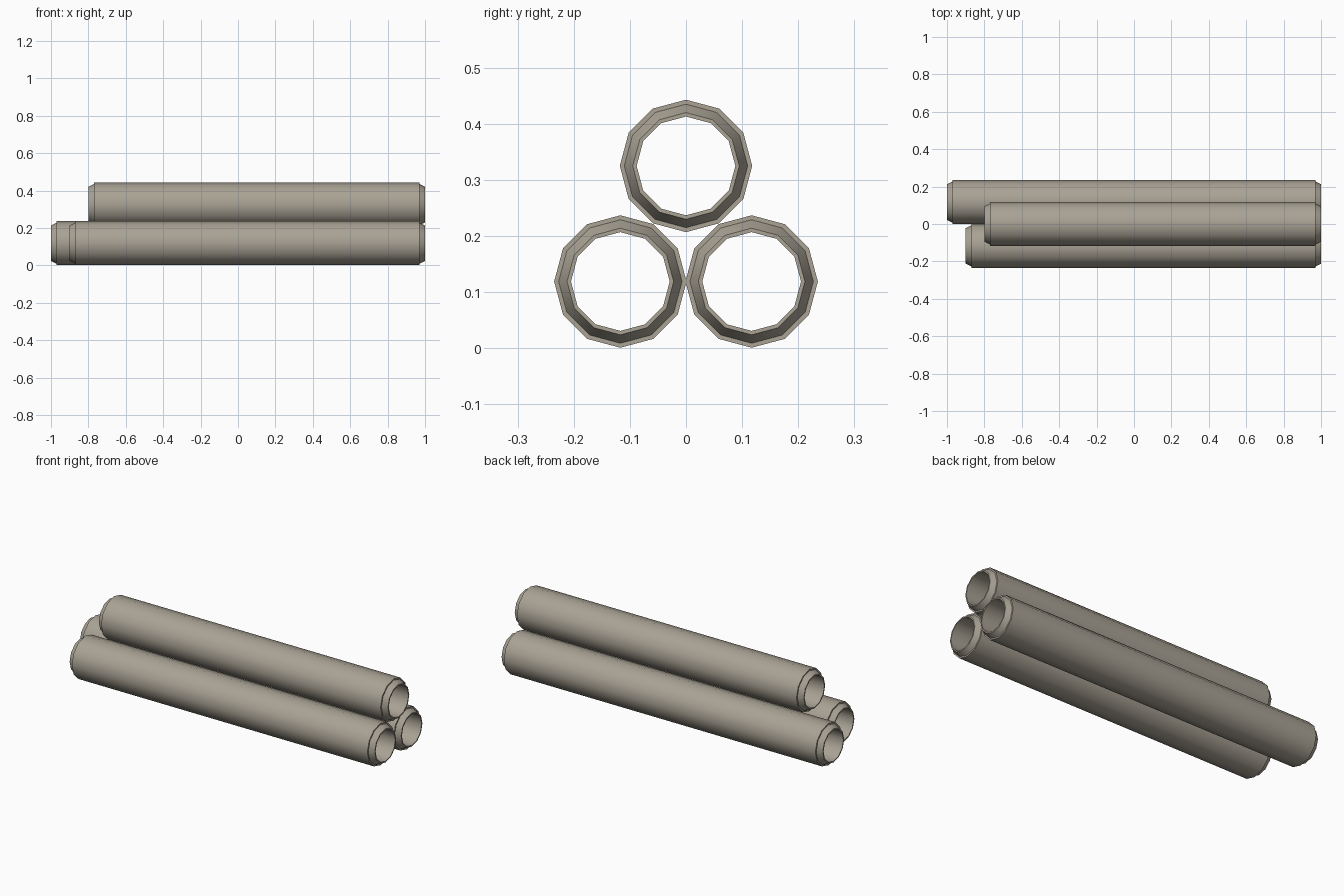
import bpy, bmesh, math

if "Cube" in bpy.data.objects:
    bpy.data.objects.remove(bpy.data.objects["Cube"])

SIDES = 12

pipe_grey = bpy.data.materials.new("warm concrete grey")
pipe_grey.diffuse_color = (0.40, 0.365, 0.30, 1)
pipe_grey.use_nodes = True
pipe_grey.node_tree.nodes["Principled BSDF"].inputs["Base Color"].default_value = pipe_grey.diffuse_color


def pipe(name, x0, x1, y, z):
    """Hollow pipe along x: a closed wall profile (x, radius) swept round the axis."""
    lip = 0.03
    profile = [
        (x0, 0.088), (x0, 0.095), (x0 + lip, 0.110), (x0 + lip, 0.118),
        (x1 - lip, 0.118), (x1 - lip, 0.110), (x1, 0.095), (x1, 0.088),
    ]
    bm = bmesh.new()
    rings = []
    for i in range(SIDES):
        a = 2 * math.pi * i / SIDES
        rings.append([bm.verts.new((px, y + r * math.cos(a), z + r * math.sin(a)))
                      for px, r in profile])
    n = len(profile)
    for i in range(SIDES):
        a, b = rings[i], rings[(i + 1) % SIDES]
        for j in range(n):
            k = (j + 1) % n
            bm.faces.new((a[j], a[k], b[k], b[j]))
    bmesh.ops.recalc_face_normals(bm, faces=bm.faces)
    mesh = bpy.data.meshes.new(name)
    bm.to_mesh(mesh)
    bm.free()
    mesh.materials.append(pipe_grey)
    obj = bpy.data.objects.new(name, mesh)
    bpy.context.collection.objects.link(obj)
    # smooth round the wall, crisp at the lips
    bpy.ops.object.select_all(action='DESELECT')
    obj.select_set(True)
    bpy.context.view_layer.objects.active = obj
    bpy.ops.object.shade_smooth_by_angle(angle=math.radians(40))
    return obj


# Two pipes side by side on the ground, one resting on top; flush at +x
pipe("back_pipe", -1.0, 1.0, 0.117, 0.119)
pipe("front_pipe", -0.9, 1.0, -0.117, 0.119)
pipe("top_pipe", -0.8, 1.0, 0.0, 0.325)
